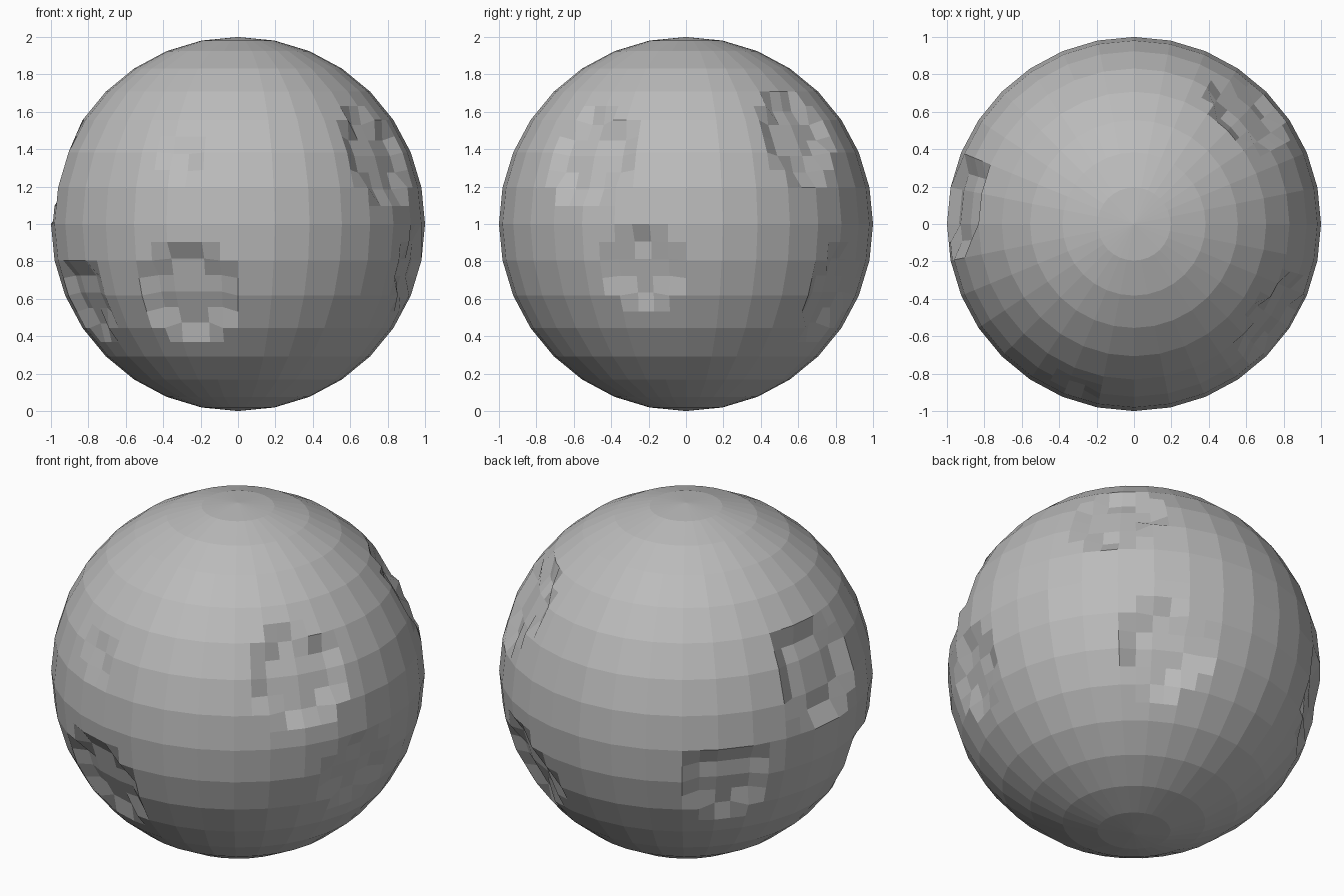
import bpy, bmesh
from mathutils import Vector

if "Cube" in bpy.data.objects:
    bpy.data.objects.remove(bpy.data.objects["Cube"])

# Crater centres (direction from the ball centre) and floor radius
CRATERS = [
    ((-.26, -.88, -.39), .245),   # front low
    ((-.28, -.90, .34), .10),     # front high, small
    ((.77, -.52, .38), .22),      # right front
    ((.94, -.235, -.242), .19),   # right low
    ((.63, .60, .47), .22),       # right back, high
    ((.47, .80, -.38), .23),      # back right, low
    ((-.94, .11, .31), .25),      # left high
    ((-.82, -.41, -.40), .20),    # left front, low
    ((-.72, .66, -.22), .20),     # left back, low
]

# Ball: 32 x 16 facets, each cut in four while staying flat
bm = bmesh.new()
bmesh.ops.create_uvsphere(bm, u_segments=32, v_segments=16, radius=1)
bmesh.ops.subdivide_edges(bm, edges=bm.edges[:], cuts=1, use_grid_fill=True)

# Press the flat crater floors inward
for v in bm.verts:
    d = v.co.normalized()
    for c, r in CRATERS:
        if (d - Vector(c).normalized()).length < r:
            v.co *= 1 - .22 * r
            break
bmesh.ops.translate(bm, verts=bm.verts[:], vec=(0, 0, 1))

mesh = bpy.data.meshes.new("cratered_moon")
bm.to_mesh(mesh)
bm.free()
moon = bpy.data.objects.new("cratered_moon", mesh)
bpy.context.collection.objects.link(moon)

grey = bpy.data.materials.new("moon grey")
grey.diffuse_color = (.5, .5, .5, 1)
grey.use_nodes = True
grey.node_tree.nodes["Principled BSDF"].inputs["Base Color"].default_value = grey.diffuse_color
mesh.materials.append(grey)
